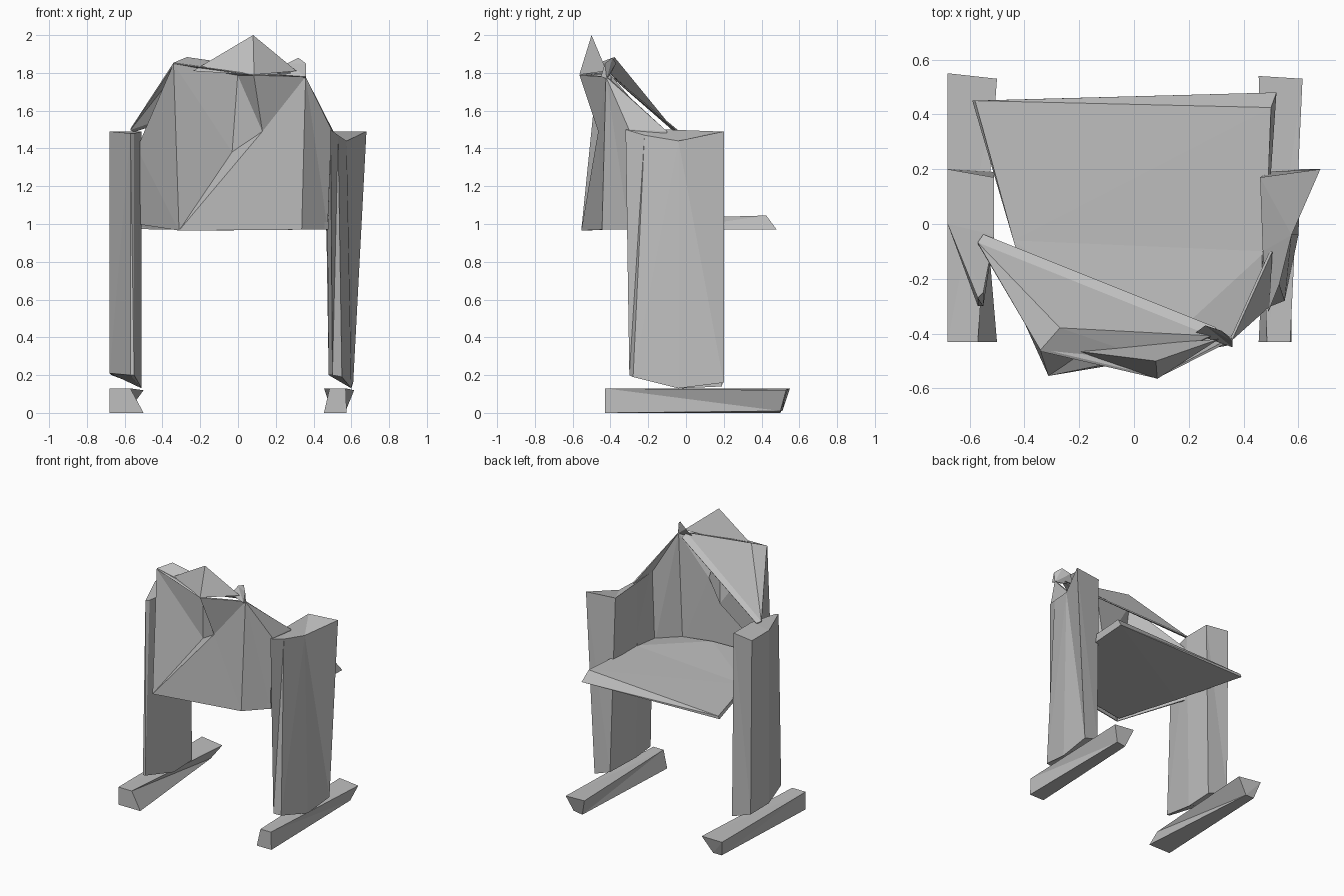
import bpy, bmesh

cube = bpy.data.objects.get("Cube")
if cube:
    bpy.data.objects.remove(cube, do_unlink=True)

grey = bpy.data.materials.new("plain grey")
grey.use_nodes = True
colour = (0.52, 0.52, 0.52, 1)
grey.diffuse_color = colour
grey.node_tree.nodes["Principled BSDF"].inputs["Base Color"].default_value = colour


def add(name, bm):
    """Turn a bmesh into a flat-shaded grey object."""
    bmesh.ops.recalc_face_normals(bm, faces=bm.faces)
    mesh = bpy.data.meshes.new(name)
    bm.to_mesh(mesh)
    bm.free()
    mesh.materials.append(grey)
    obj = bpy.data.objects.new(name, mesh)
    bpy.context.collection.objects.link(obj)
    return obj


def loft(name, first, last):
    """Join two rings of equal length into a closed solid."""
    bm = bmesh.new()
    a, b = ([bm.verts.new(p) for p in ring] for ring in (first, last))
    bm.faces.new(a)
    bm.faces.new(b)
    for i in range(len(a)):
        j = (i + 1) % len(a)
        bm.faces.new((a[i], a[j], b[j], b[i]))
    bmesh.ops.triangulate(bm, faces=bm.faces)
    return add(name, bm)


def sheet(name, points, faces, thickness):
    """Thin faceted panel; faces are strings of point letters."""
    bm = bmesh.new()
    verts = {key: bm.verts.new(p) for key, p in points.items()}
    for face in faces.split():
        bm.faces.new([verts[key] for key in face])
    obj = add(name, bm)
    if thickness:
        solid = obj.modifiers.new("thickness", "SOLIDIFY")
        solid.thickness = thickness
        solid.offset = 0
    return obj


# Side posts, wedge shaped in section
loft("right_post",
     [(-.67, .2, .2), (-.51, .19, .14), (-.51, -.02, .13), (-.55, -.3, .2), (-.57, -.3, .2), (-.68, 0, .21)],
     [(-.68, .2, 1.49), (-.51, .17, 1.49), (-.51, -.04, 1.49), (-.55, -.25, 1.48), (-.57, -.27, 1.48), (-.68, 0, 1.49)])
loft("left_post",
     [(.49, .19, .2), (.61, .2, .16), (.6, -.04, .13), (.55, -.28, .19), (.5, -.3, .2), (.48, -.1, .2)],
     [(.46, .17, 1.49), (.68, .2, 1.49), (.575, -.04, 1.44), (.53, -.22, 1.47), (.49, -.32, 1.5), (.47, -.1, 1.5)])

# Twisted floor runners
loft("right_foot",
     [(-.68, -.43, 0), (-.5, -.43, 0), (-.57, -.43, .13), (-.68, -.43, .13)],
     [(-.65, .51, .01), (-.58, .51, .01), (-.5, .53, .12), (-.68, .55, .13)])
loft("left_foot",
     [(.455, -.43, 0), (.575, -.43, 0), (.57, -.43, .13), (.485, -.43, .13)],
     [(.5, .5, 0), (.57, .5, .01), (.615, .53, .12), (.455, .54, .13)])

# Seat slab, thinner towards its right corner
outline = [(.48, -.1), (.48, -.3), (.33, -.43), (.1, -.45), (-.3, -.52), (-.44, -.06)]
tops = [1.03, 1.01, 1.01, 1.03, 1, 1]
loft("seat",
     [(-.59, .45, .98), (.52, .48, .97)] + [(x, y, .97) for x, y in outline],
     [(-.58, .45, 1), (.5, .425, 1.045)] + [(x, y, z) for (x, y), z in zip(outline, tops)])

# Wraparound back shell, dented inwards at the middle
back = dict(
    A=(-.53, -.06, 1.4), B=(-.34, -.46, 1.85), P=(.085, -.56, 1.79), D=(.355, -.42, 1.78), E=(.5, -.1, 1.49),
    a=(-.53, -.04, 1), b=(-.31, -.55, .965), d=(.335, -.44, .97), e=(.47, -.1, .965), g=(.47, -.3, .97),
    G=(.49, -.3, 1.5), M=(-.03, -.36, 1.38), N=(.13, -.46, 1.49), Q=(0, -.4, 1.79))
sheet("back_shell", back, "abA bBA bMB BMQ QMN QNP BQP bdN bNM NDP NdD dgD gGD geG eEG GED", .01)

# Sloped panel and narrow rail running across the top of the back
slope = dict(A=(-.57, -.07, 1.5), B=(-.34, -.46, 1.85), C=(-.27, -.38, 1.88), P=(.085, -.5, 1.79),
             D=(.28, -.41, 1.8), F=(-.55, -.04, 1.49), G=(.3, -.38, 1.77))
sheet("back_slope", slope, "ABC ACD CBP CPD AFGD", .008)

# Pointed crest
crest = dict(L=(-.24, -.46, 1.81), T=(.08, -.5, 2), P=(.085, -.565, 1.79), R=(.31, -.42, 1.81))
sheet("crest", crest, "LPT PRT RLT LRP", 0)

# Chipped corner beside the crest
loft("crest_corner",
     [(.22, -.4, 1.79), (.36, -.42, 1.77), (.36, -.45, 1.78)],
     [(.26, -.37, 1.85), (.32, -.39, 1.88), (.36, -.43, 1.85)])
